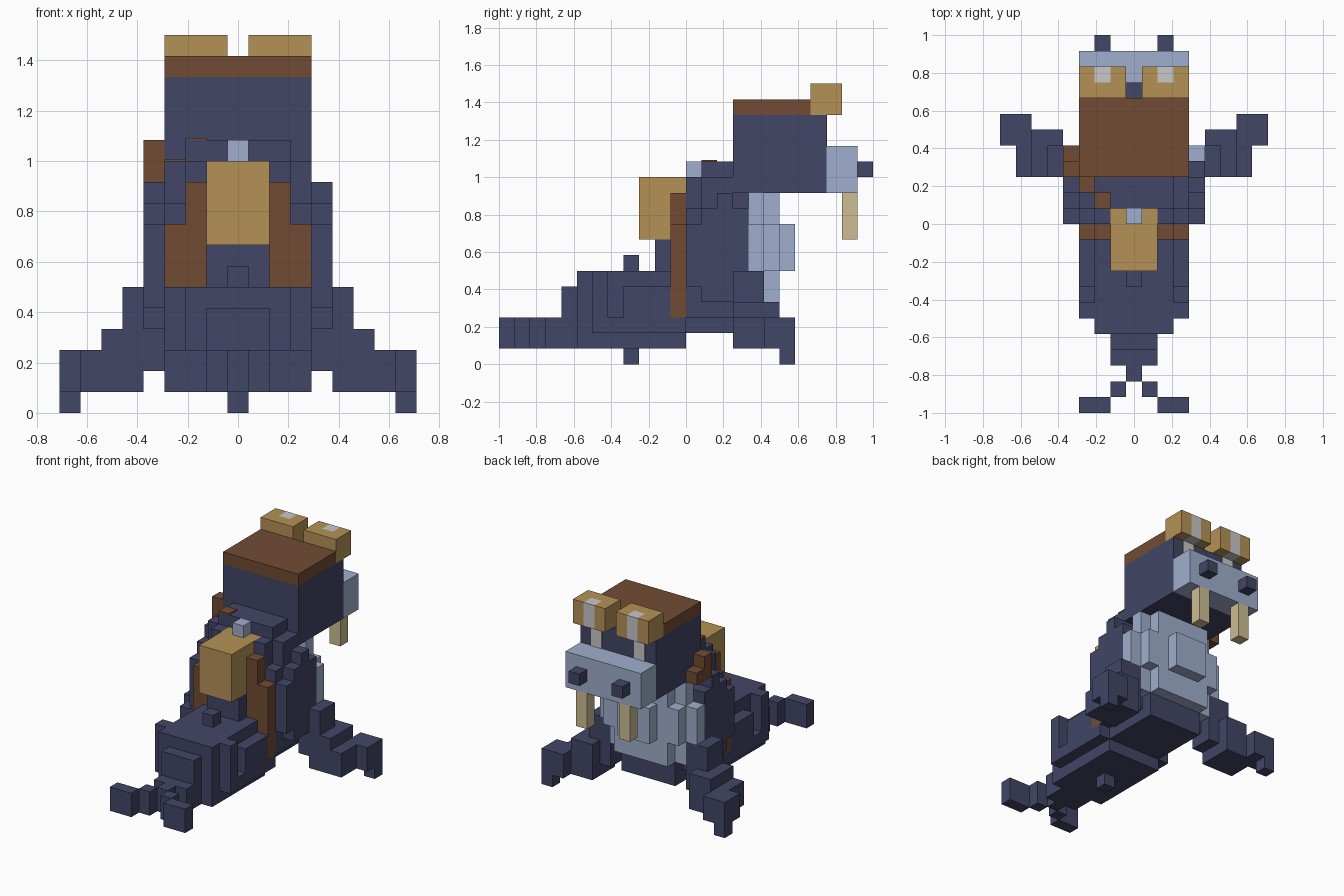
import bpy
import bmesh

old = bpy.data.objects.get("Cube")
if old:
    bpy.data.objects.remove(old, do_unlink=True)

U = 1 / 12  # one block


def material(name, rgb):
    lin = [((c / 255 + 0.055) / 1.055) ** 2.4 for c in rgb] + [1]
    m = bpy.data.materials.new(name)
    m.use_nodes = True
    m.diffuse_color = lin
    m.node_tree.nodes["Principled BSDF"].inputs["Base Color"].default_value = lin
    return m


navy = material("navy hide", (66, 70, 102))
brown = material("brown leather", (113, 75, 51))
gold = material("gold", (181, 145, 86))
pale = material("pale blue", (160, 175, 205))
ivory = material("ivory", (204, 189, 147))
grey = material("lens grey", (200, 200, 200))


def blocks(name, mat, *boxes, mirror=False):
    """Boxes given as (x0, x1, y0, y1, z0, z1) in block units."""
    bm = bmesh.new()
    for x0, x1, *rest in boxes:
        y0, y1, z0, z1 = rest
        for a, b in [(x0, x1), (-x1, -x0)][:2 if mirror else 1]:
            verts = bmesh.ops.create_cube(bm, size=1)["verts"]
            for v in verts:
                v.co = ((b if v.co.x > 0 else a) * U,
                        (y1 if v.co.y > 0 else y0) * U,
                        (z1 if v.co.z > 0 else z0) * U)
    me = bpy.data.meshes.new(name)
    bm.to_mesh(me)
    bm.free()
    me.materials.append(mat)
    ob = bpy.data.objects.new(name, me)
    bpy.context.collection.objects.link(ob)


def slab(half, *rest):
    """Box centred on x = 0."""
    return (-half, half, *rest)


# Head and face
blocks("head", navy, slab(3.5, 3, 9, 11, 16))
blocks("head_cap", brown, slab(3.5, 3, 8, 16, 17))
blocks("muzzle", pale, slab(3.5, 9, 11, 11, 14))
blocks("nostrils", navy, (1.5, 2.5, 11, 12, 12, 13), mirror=True)
blocks("tusks", ivory, (1.5, 2.5, 10, 11, 8, 11), mirror=True)
blocks("eyes", grey, (1.5, 2.5, 8.95, 9.05, 14, 16), mirror=True)
blocks("goggles", gold, (0.5, 3.5, 8, 9, 16, 18), (0.5, 1.5, 9, 10, 16, 18),
       (2.5, 3.5, 9, 10, 16, 18), mirror=True)
blocks("goggle_lenses", grey, (1.5, 2.5, 9, 10, 16, 18), mirror=True)

# Upright torso with rounded flanks
blocks("torso", navy,
       slab(3.5, 0, 4, 3, 10), slab(2.5, 0, 4, 2, 11),
       slab(3.5, 1, 3, 10, 12), slab(2.5, 1, 3, 11, 13),
       slab(2.5, 3, 5, 2, 4), slab(1.5, -2, 0, 6, 8))
blocks("flanks", navy,
       (3.5, 4.5, 0, 4, 5, 9), (3.5, 4.5, 1, 4, 4, 10),
       (3.5, 4.5, 2, 3, 4, 11), (1.5, 2.5, 0, 1, 10, 12), mirror=True)

# Belly
blocks("belly", pale, slab(3.5, 4, 5, 4, 11), slab(2.5, 5, 6, 4, 11),
       slab(3.5, 5, 6, 6, 9), slab(1.5, 6, 7, 6, 9))
blocks("belly_sides", pale, (3.5, 4.5, 4, 5, 6, 9), mirror=True)

# Front flippers
blocks("front_flippers", navy,
       (3.5, 4.5, 3, 5, 2, 6), (4.5, 5.5, 3, 5, 1, 6),
       (4.5, 6.5, 3, 6, 1, 4), (6.5, 7.5, 3, 7, 1, 3),
       (7.5, 8.5, 5, 7, 1, 3), (7.5, 8.5, 6, 7, 0, 1), mirror=True)

# Hind body and tail
blocks("hind_body", navy,
       slab(2.5, -7, -1, 2, 6), slab(2.5, -7, 0, 1, 3),
       slab(1.5, -1, 0, 3, 6),
       slab(3.5, -6, -5, 2, 6), slab(3.5, -6, 0, 2, 3),
       slab(3.5, -4, -1, 3, 5), slab(0.5, -4, -3, 0, 7))
blocks("tail", navy, slab(1.5, -8, -7, 1, 5), slab(1.5, -9, -8, 1, 3),
       slab(0.5, -10, -9, 1, 3))
blocks("tail_flippers", navy, (0.5, 1.5, -11, -10, 1, 3),
       (1.5, 3.5, -12, -11, 1, 3), mirror=True)

# Backpack, side packs and shoulder strap
blocks("backpack", gold, slab(1.5, -3, 1, 8, 12))
blocks("backpack_knob", pale, slab(0.5, 0, 1, 12, 13))
blocks("side_packs", brown, (1.5, 2.5, -1, 0, 3, 11),
       (2.5, 3.5, -1, 0, 3, 9), mirror=True)
blocks("shoulder_strap", brown, (-4.5, -3.5, 3, 4, 12, 13),
       (-4.5, -3.5, 3, 5, 11, 12),
       (-3.5, -2.5, 2, 3, 12, 12.1), (-2.5, -1.5, 1, 2, 13, 13.1))
